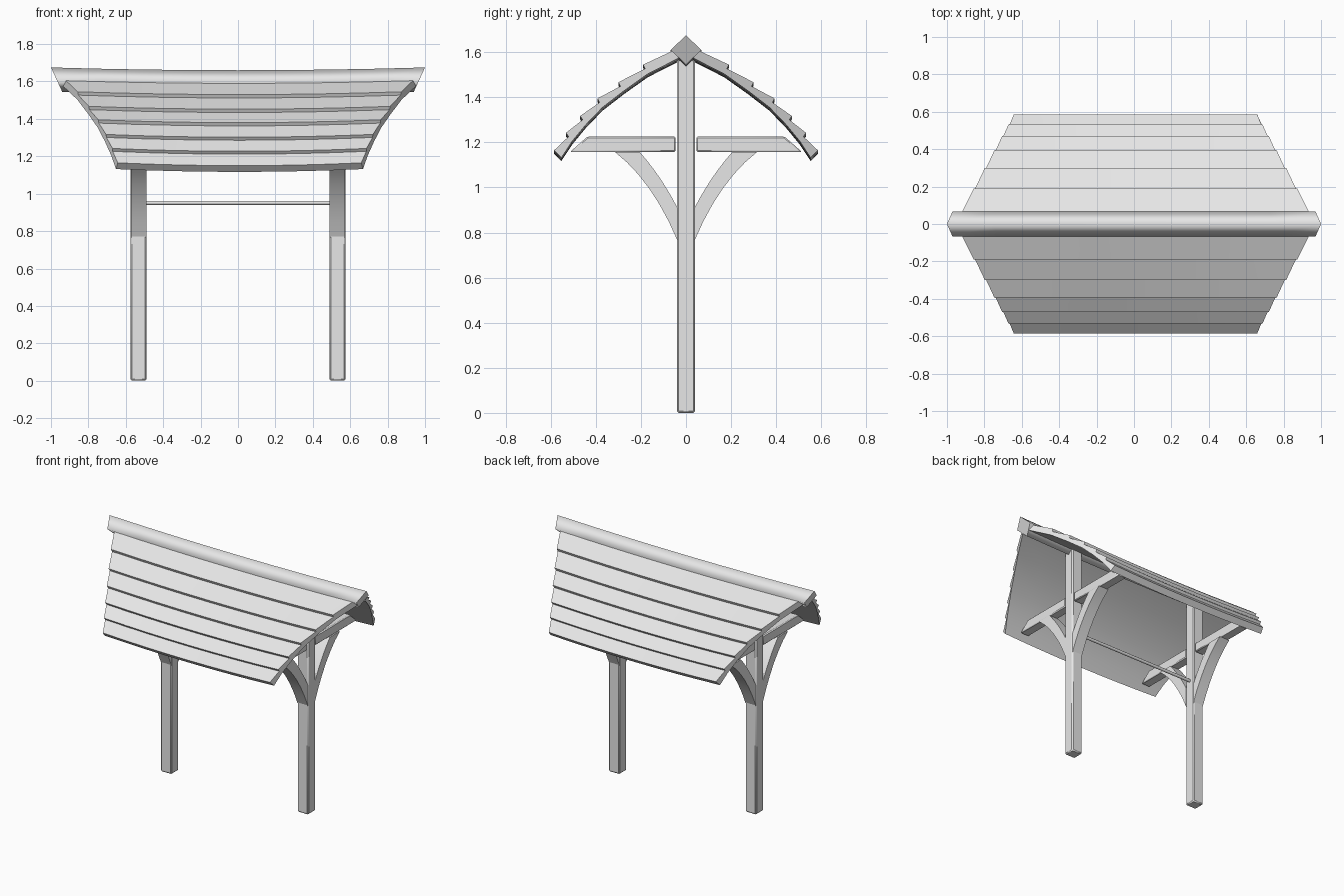
import bpy
import bmesh
from math import radians, cos, sin, pi

cube = bpy.data.objects.get("Cube")
if cube:
    bpy.data.objects.remove(cube, do_unlink=True)

GREY = (0.8, 0.8, 0.8, 1.0)
grey = bpy.data.materials.new("plain grey")
grey.use_nodes = True
grey.diffuse_color = GREY
grey.node_tree.nodes["Principled BSDF"].inputs["Base Color"].default_value = GREY


def loft(name, rings, angle=30, bevel=0, mirror=(False, False)):
    """Skin a row of matching rings, cap both ends, then bevel and mirror."""
    bm = bmesh.new()
    loops = [[bm.verts.new(p) for p in ring] for ring in rings]
    count = len(loops[0])
    for a, b in zip(loops, loops[1:]):
        for i in range(count):
            j = (i + 1) % count
            bm.faces.new((a[i], a[j], b[j], b[i]))
    for end in (loops[0][::-1], loops[-1]):
        cap = bm.faces.new(end)
        for edge in cap.edges:
            edge.smooth = False
    bmesh.ops.recalc_face_normals(bm, faces=bm.faces)
    mesh = bpy.data.meshes.new(name)
    bm.to_mesh(mesh)
    bm.free()
    mesh.materials.append(grey)
    obj = bpy.data.objects.new(name, mesh)
    bpy.context.collection.objects.link(obj)
    bpy.ops.object.select_all(action='DESELECT')
    obj.select_set(True)
    bpy.context.view_layer.objects.active = obj
    bpy.ops.object.shade_smooth_by_angle(angle=radians(angle), keep_sharp_edges=True)
    if bevel:
        mod = obj.modifiers.new("soft edges", 'BEVEL')
        mod.width = bevel
        mod.segments = 1
    if any(mirror):
        mod = obj.modifiers.new("mirror", 'MIRROR')
        mod.use_axis = (mirror[0], mirror[1], False)
        mod.use_mirror_merge = False
    return obj


STATIONS = [i / 4 - 1 for i in range(9)]


def sag(u):
    return 0.015 * (1 - u * u)


# Roof slope: stepped boards outside, smooth curve inside, tapering to the eaves
lips = [(0.19, 1.545), (0.30, 1.467), (0.393, 1.395),
        (0.47, 1.317), (0.533, 1.242), (0.585, 1.165)]
outer = [(0.03, 1.62, 0)]
inner = [(0.03, 1.575, 0)]
previous = outer[0]
for y, z in lips:
    dy, dz = y - previous[0], z - previous[1]
    length = (dy * dy + dz * dz) ** 0.5
    ny, nz = -dz / length, dy / length
    outer.append((y, z, 0.008))
    previous = (y - 0.02 * ny, z - 0.02 * nz, 0)
    if (y, z) != lips[-1]:
        outer.append(previous)
    inner.append((y - 0.046 * ny, z - 0.046 * nz, 0))
profile = outer + inner[::-1]
loft("roof_slope",
     [[(0.008 + u * (0.96 - 0.542 * y + extra), y, z - sag(u)) for y, z, extra in profile]
      for u in STATIONS], mirror=(False, True))

# Ridge beam: sagging diamond section with raked ends
diamond = [(0, 1.675, 1.0), (0.068, 1.61, 0.97), (0, 1.545, 0.94), (-0.068, 1.61, 0.97)]
loft("ridge_beam", [[(u * half, y, z - sag(u)) for y, z, half in diamond]
                    for u in STATIONS], angle=100)

# Posts
def square(z, x=0.532, hx=0.043, hy=0.041):
    return [(x + a * hx, b * hy, z) for a, b in ((-1, -1), (1, -1), (1, 1), (-1, 1))]


loft("post", [square(0), square(1.59)], bevel=0.008, mirror=(True, False))


# Crossbeam arms with sloping tops at the outer ends
arm = [(0.046, 1.157), (0.515, 1.157), (0.437, 1.226), (0.046, 1.226)]
loft("crossbeam_arm", [[(x, y, z) for y, z in arm] for x in (0.496, 0.568)],
     bevel=0.006, mirror=(True, True))


# Curved braces between post and arm
def bezier(a, b, c, t):
    return tuple((1 - t) ** 2 * p + 2 * t * (1 - t) * q + t * t * r
                 for p, q, r in zip(a, b, c))


steps = [i / 6 for i in range(7)]
lower = [bezier((0.038, 0.765), (0.15, 1.03), (0.315, 1.157), t) for t in steps]
upper = [bezier((0.038, 0.91), (0.11, 1.05), (0.205, 1.157), t) for t in steps]
loft("curved_brace", [[(0.49, *a), (0.572, *a), (0.572, *b), (0.49, *b)]
                      for a, b in zip(lower, upper)], mirror=(True, True))

# Thin rod joining the posts
loft("cross_rod", [[(x, 0.011 * cos(k * pi / 6), 0.951 + 0.011 * sin(k * pi / 6))
                    for k in range(12)] for x in (-0.5, 0.5)], angle=40)
